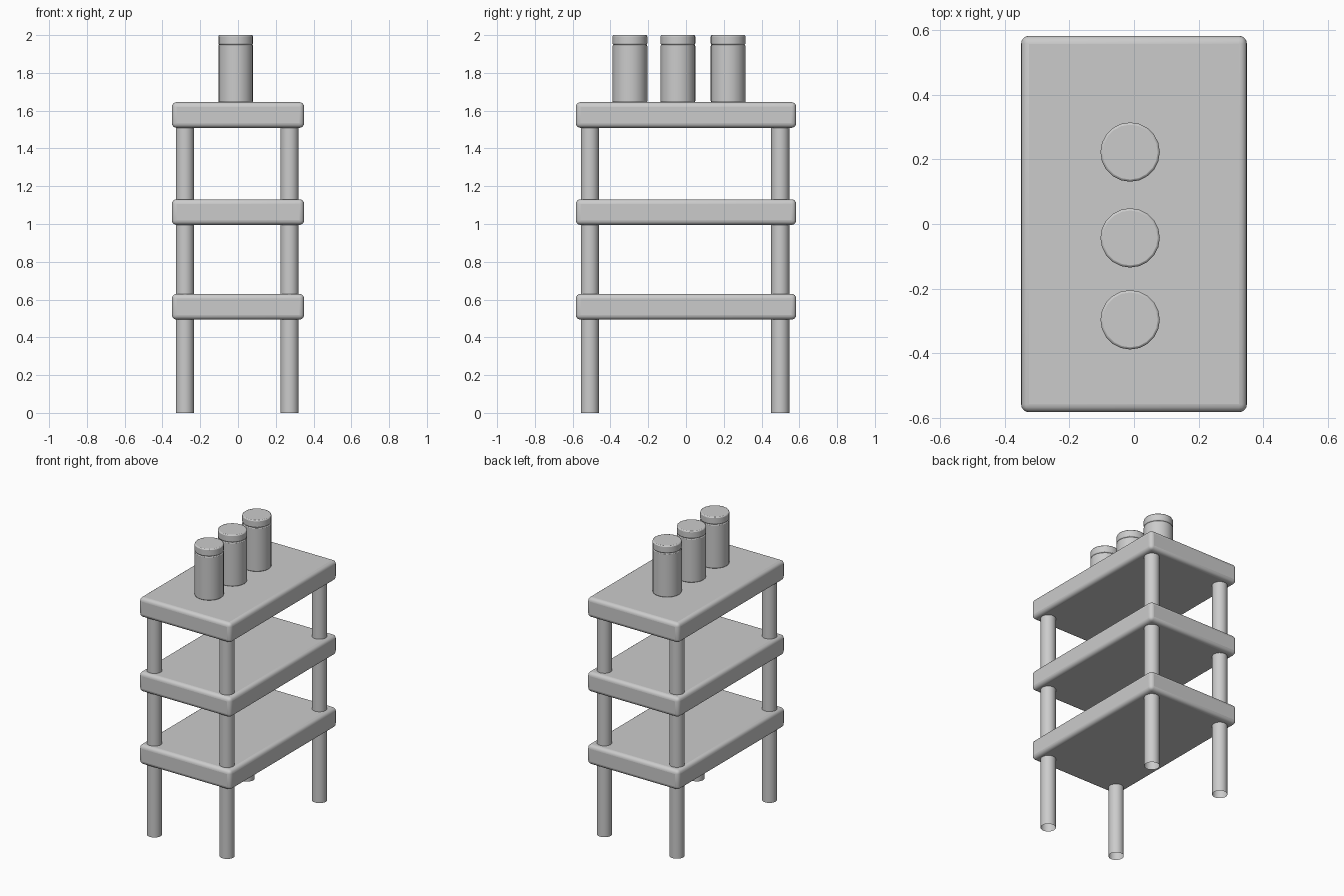
import bpy, math

if "Cube" in bpy.data.objects:
    bpy.data.objects.remove(bpy.data.objects["Cube"])


def smooth(obj):
    bpy.ops.object.select_all(action='DESELECT')
    obj.select_set(True)
    bpy.context.view_layer.objects.active = obj
    bpy.ops.object.shade_smooth_by_angle(angle=math.radians(35))


def bevel(obj, width, segments):
    m = obj.modifiers.new("bevel", 'BEVEL')
    m.width, m.segments = width, segments
    m.limit_method = 'ANGLE'
    m.angle_limit = math.radians(40)


def slab(name, z0, z1):
    bpy.ops.mesh.primitive_cube_add(size=1, location=(0, 0, (z0 + z1) / 2))
    o = bpy.context.object
    o.name = name
    o.scale = (0.70, 1.167, z1 - z0)
    bpy.ops.object.transform_apply(location=False, rotation=False, scale=True)
    bevel(o, 0.025, 4)
    smooth(o)


def cylinder(name, x, y, r, z0, z1, sides, fill='NGON', edge=0):
    bpy.ops.mesh.primitive_cylinder_add(vertices=sides, radius=r, depth=z1 - z0,
                                        end_fill_type=fill,
                                        location=(x, y, (z0 + z1) / 2))
    o = bpy.context.object
    o.name = name
    if edge:
        bevel(o, edge, 2)
    smooth(o)


# Three rounded shelves
for name, z in (("lower_shelf", 0.494), ("middle_shelf", 0.995), ("top_shelf", 1.509)):
    slab(name, z, z + 0.136)

# Four open tubular legs running through the shelves
for nx, x in (("left", -0.281), ("right", 0.273)):
    for ny, y in (("front", -0.509), ("back", 0.499)):
        cylinder(f"{ny}_{nx}_leg", x, y, 0.048, 0, 1.57, 32, 'NOTHING')

# Row of lidded jars on the top shelf
for i, y in enumerate((-0.297, -0.043, 0.223), 1):
    cylinder(f"jar_{i}", -0.012, y, 0.092, 1.645, 1.948, 20, edge=0.005)
    cylinder(f"jar_lid_{i}", -0.012, y, 0.092, 1.948, 2.0, 20, edge=0.007)
